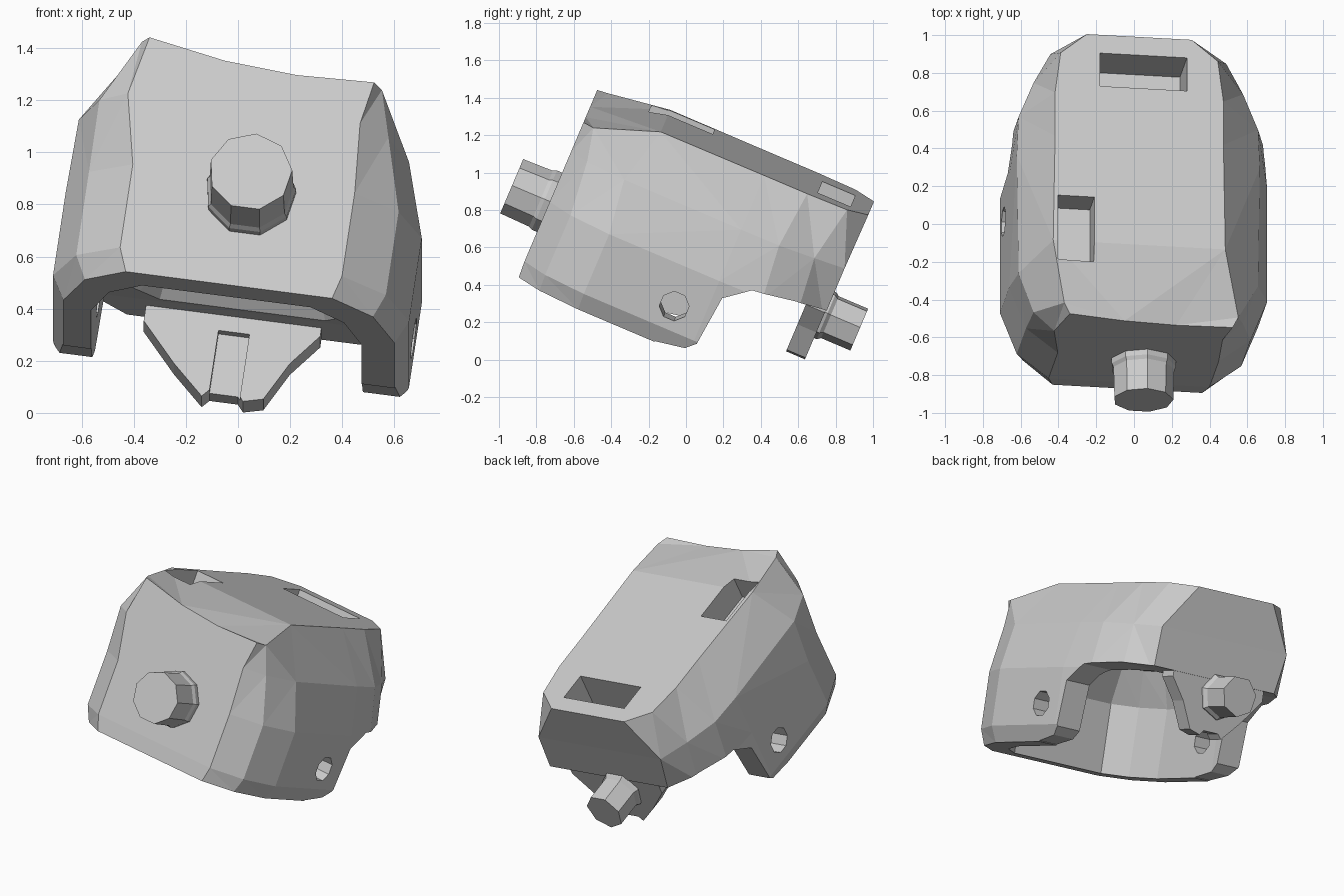
import bpy, bmesh, math
from mathutils import Matrix

if "Cube" in bpy.data.objects:
    bpy.data.objects.remove(bpy.data.objects["Cube"])

# The whole casing leans back and rolls slightly to one side
LEAN = Matrix.Rotation(math.radians(-23), 4, 'X') @ Matrix.Rotation(math.radians(8), 4, 'Y')

grey = bpy.data.materials.new("casing_grey")
grey.use_nodes = True
GREY = (0.6, 0.6, 0.6, 1)
grey.diffuse_color = GREY
grey.node_tree.nodes["Principled BSDF"].inputs["Base Color"].default_value = GREY


def finish(name, bm):
    bmesh.ops.recalc_face_normals(bm, faces=bm.faces)
    me = bpy.data.meshes.new(name)
    bm.to_mesh(me)
    bm.free()
    me.materials.append(grey)
    ob = bpy.data.objects.new(name, me)
    bpy.context.collection.objects.link(ob)
    ob.matrix_world = LEAN
    return ob


def loft(name, rings):
    """Bridge closed rings of equal point count and cap both ends."""
    bm = bmesh.new()
    loops = [[bm.verts.new(p) for p in ring] for ring in rings]
    n = len(loops[0])
    for a, b in zip(loops, loops[1:]):
        for i in range(n):
            j = (i + 1) % n
            bm.faces.new((a[i], a[j], b[j], b[i]))
    bm.faces.new(loops[0])
    bm.faces.new(loops[-1])
    bm.normal_update()
    bmesh.ops.triangulate(bm, faces=bm.faces[:])
    return finish(name, bm)


def outline(z, cx, half, skew=0.0):
    """Plan outline from half-profile points (x, y); skew tips and dips the front edge."""
    pts = half + [(-x, y) for x, y in reversed(half)]
    ring = []
    for x, y in pts:
        s = skew if y < -0.8 else 0
        dip = 1.45 if abs(x) < 0.2 else 1
        ring.append((cx + x + s, y, z - s * (dip + x)))
    return ring


def prism_x(name, yz, x0=-1.2, x1=1.2):
    return loft(name, [[(x, y, z) for y, z in yz] for x in (x0, x1)])


def prism_y(name, xz, y0, y1):
    return loft(name, [[(x, y, z) for x, z in xz] for y in (y0, y1)])


def box(name, x0, x1, y0, y1, z0, z1):
    return prism_x(name, [(y0, z0), (y1, z0), (y1, z1), (y0, z1)], x0, x1)


def circle(r, n, turn=0.0):
    return [(r * math.cos(math.tau * (i + turn) / n),
             r * math.sin(math.tau * (i + turn) / n)) for i in range(n)]


def cut(ob, cutters):
    for c in cutters:
        c.hide_render = True
        m = ob.modifiers.new("cut", 'BOOLEAN')
        m.operation, m.solver, m.object = 'DIFFERENCE', 'EXACT', c
    bpy.context.view_layer.update()
    dg = bpy.context.evaluated_depsgraph_get()
    me = bpy.data.meshes.new_from_object(ob.evaluated_get(dg))
    ob.modifiers.clear()
    ob.data = me
    for c in cutters:
        bpy.data.objects.remove(c)


# Casing: rounded plan, chamfered shoulders
wide = [(.14, -1.0), (.43, -1.0), (.6, -.87), (.69, -.64), (.69, 0), (.67, .25), (.58, .45), (.45, .59)]
rim = [(x * .93, y * .995) for x, y in wide]
upper = [(.14, -1.0), (.45, -1.0), (.56, -.9), (.64, -.68), (.65, 0), (.64, .22), (.56, .42), (.47, .59)]
top = [(.14, -1.0), (.44, -1.0), (.47, -.94), (.46, -.6), (.45, 0), (.45, .25), (.42, .48), (.28, .595)]
casing = loft("casing", [outline(.105, -.05, rim), outline(.2, -.055, wide),
                         outline(.55, -.055, wide), outline(.84, -.095, upper),
                         outline(1.125, -.13, top, .075)])

# Hollow inside, open at the bottom, with a ceiling that falls towards the back
inner = [(x * .76, y * .85 - .03) for x, y in wide]
inner_top = [(x * .6, y * .6 - .15) for x, y in wide]
hollow = loft("hollow", [outline(-.3, -.06, inner), outline(.53, -.06, inner),
                         outline(.74, -.08, inner_top)])

# Arched cut-out behind the side legs
arch = prism_x("arch", [(-.2, .08), (-.19, .11), (-.03, .14), (.02, .19), (.05, .47),
                        (.18, .57), (.42, .595), (.9, .595), (.9, -.5), (-.2, -.5)])
pin_hole = prism_x("pin_hole", [(-.17 + a, .33 + b) for a, b in circle(.08, 8, .5)])
back_window = box("back_window", -.34, .125, .3, .49, .86, 1.4)
side_window = box("side_window", -.565, -.37, -.7, -.34, .95, 1.4)
cut(casing, [hollow, arch, pin_hole, back_window, side_window])

# Tongue hanging from the back wall, with a recess on its inner side
tongue = prism_y("back_tongue", [(-.44, .53), (-.3, .37), (-.176, .25), (-.15, .28), (-.04, .28),
                                 (-.016, .25), (.06, .27), (.14, .43), (.24, .56),
                                 (.24, .61), (-.44, .61)], .475, .585)
cut(tongue, [box("recess", -.15, -.03, .4, .51, .1, .53)])


# Faceted bolts, each with a thin collar
def bolt(name, x, z, stations, n):
    return loft(name, [[(x + a, y, z + b) for a, b in circle(r, n, .25)] for y, r in stations])


bolt("front_bolt", -.02, .49, [(-.95, .175), (-1.03, .175), (-1.05, .165), (-1.22, .16)], 9)
bolt("back_bolt", -.12, .5, [(.52, .14), (.6, .14), (.62, .125), (.79, .125)], 7)
